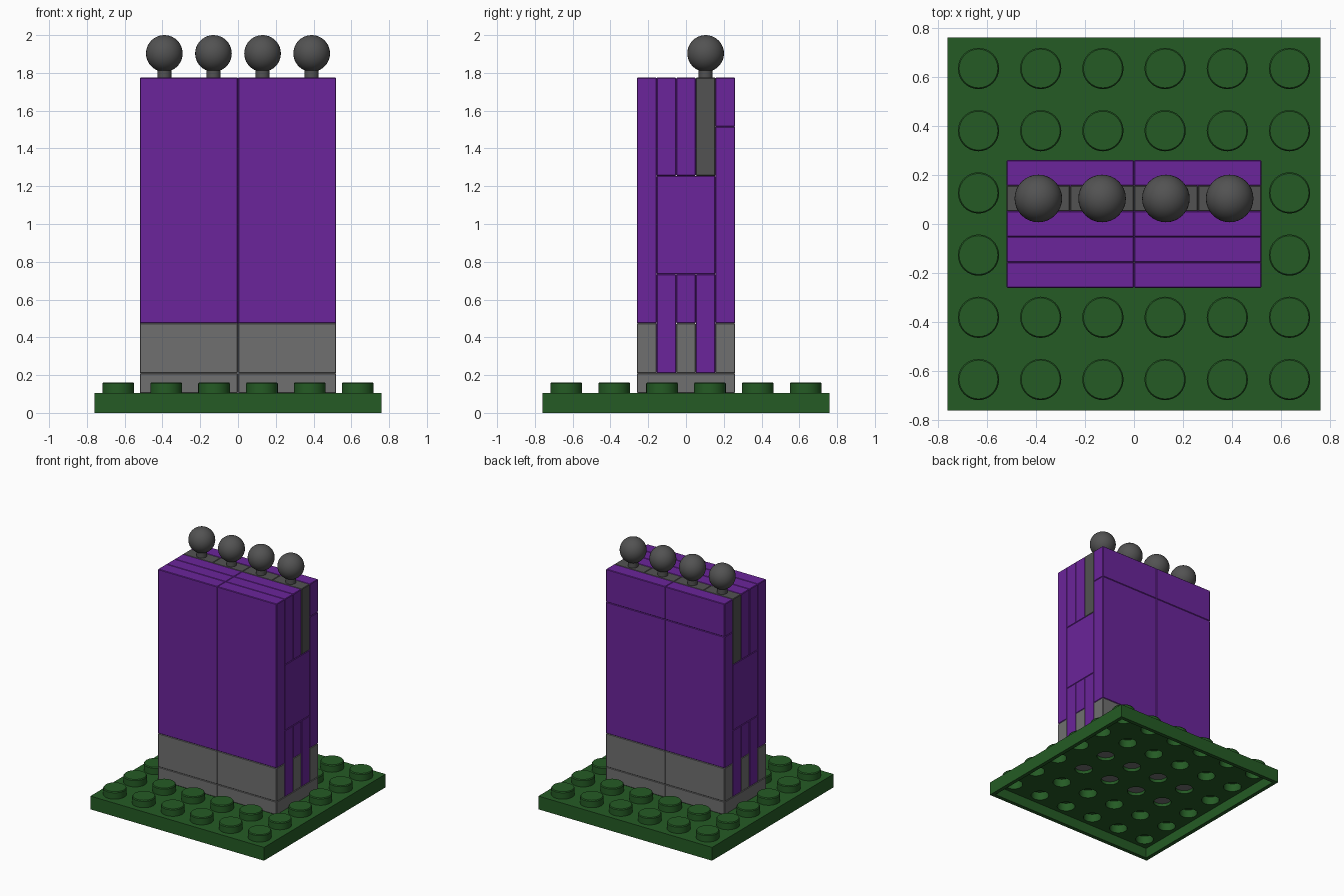
import bpy, bmesh, math
from mathutils import Matrix, Vector

if "Cube" in bpy.data.objects:
    bpy.data.objects.remove(bpy.data.objects["Cube"])


def material(name, rgb):
    m = bpy.data.materials.new(name)
    m.diffuse_color = (*rgb, 1)
    m.use_nodes = True
    m.node_tree.nodes["Principled BSDF"].inputs["Base Color"].default_value = m.diffuse_color
    return m


GREEN = material("dark green", (0.018, 0.105, 0.018))
PURPLE = material("purple", (0.145, 0.018, 0.325))
GREY = material("mid grey", (0.16, 0.16, 0.16))
DARK = material("dark grey", (0.085, 0.085, 0.085))


def finish(name, bm, mat):
    me = bpy.data.meshes.new(name)
    bm.to_mesh(me)
    bm.free()
    me.materials.append(mat)
    ob = bpy.data.objects.new(name, me)
    bpy.context.collection.objects.link(ob)
    return ob


def smooth(ob):
    bpy.ops.object.select_all(action='DESELECT')
    bpy.context.view_layer.objects.active = ob
    ob.select_set(True)
    bpy.ops.object.shade_smooth_by_angle(angle=math.radians(35))


def add_box(bm, x0, x1, y0, y1, z0, z1):
    mat = (Matrix.Translation(((x0 + x1) / 2, (y0 + y1) / 2, (z0 + z1) / 2))
           @ Matrix.Diagonal((x1 - x0, y1 - y0, z1 - z0, 1)))
    bmesh.ops.create_cube(bm, size=1, matrix=mat)


def add_cylinder(bm, x, y, z0, z1, r):
    bmesh.ops.create_cone(bm, cap_ends=True, segments=32, radius1=r, radius2=r, depth=z1 - z0,
                          matrix=Matrix.Translation((x, y, (z0 + z1) / 2)))


def block(name, mat, x0, x1, y0, y1, z0, z1):
    bm = bmesh.new()
    add_box(bm, x0, x1, y0, y1, z0, z1)
    bmesh.ops.bevel(bm, geom=bm.edges[:], offset=0.004, segments=1, affect='EDGES')
    return finish(name, bm, mat)


# Base plate: hollow below, with hollow studs
HALF, PLATE = 0.76, 0.105
spots = [(-0.634 + 0.2536 * i, -0.634 + 0.2536 * j) for i in range(6) for j in range(6)]

bm = bmesh.new()
add_box(bm, -HALF, HALF, -HALF, HALF, 0, PLATE)
base = finish("base_plate", bm, GREEN)


def cutter(name, build, target):
    c = bmesh.new()
    build(c)
    ob = finish(name, c, GREEN)
    ob.hide_render = True
    mod = target.modifiers.new(name, 'BOOLEAN')
    mod.operation = 'DIFFERENCE'
    mod.solver = 'EXACT'
    mod.object = ob
    return ob


def stud_holes(c):
    for x, y in spots:
        add_cylinder(c, x, y, 0.05, 0.15, 0.066)


inner = HALF - 0.03
helpers = [
    cutter("pocket_cutter", lambda c: add_box(c, -inner, inner, -inner, inner, -0.1, 0.08), base),
    cutter("stud_hole_cutter", stud_holes, base),
]
bpy.context.view_layer.objects.active = base
for mod in list(base.modifiers):
    bpy.ops.object.modifier_apply(modifier=mod.name)
for h in helpers:
    bpy.data.objects.remove(h)
smooth(base)

# Studs as turned shells: outer wall, rounded rim, top, then inside
profile = [(0.084, PLATE), (0.084, 0.155), (0.079, 0.162), (0, 0.162)]
inside = [(0, 0.145), (0.066, 0.145), (0.066, PLATE - 0.01)]
bm = bmesh.new()
for x, y in spots:
    for prof in (profile, inside):
        vs = [bm.verts.new((x + r, y, z)) for r, z in prof]
        es = [bm.edges.new(p) for p in zip(vs, vs[1:])]
        bmesh.ops.spin(bm, geom=vs + es, cent=(x, y, 0), axis=(0, 0, 1),
                       angle=math.tau, steps=32)
bmesh.ops.remove_doubles(bm, verts=bm.verts[:], dist=0.0005)
# outward on the outer shell, towards the axis and downwards inside
bm.normal_update()
for f in bm.faces:
    c = f.calc_center_median()
    sx, sy = min(spots, key=lambda s: (c.x - s[0]) ** 2 + (c.y - s[1]) ** 2)
    radial = Vector((c.x - sx, c.y - sy, 0))
    is_inside = radial.length < 0.068 and c.z < 0.15
    want = Vector((radial.x, radial.y, 0)) * 10
    if abs(f.normal.z) > 0.5:
        want = Vector((0, 0, 1))
    if is_inside:
        want = -want
    if f.normal.dot(want) < 0:
        f.normal_flip()
smooth(finish("base_studs", bm, GREEN))

# Wall: layers stacked front to back, each split at x = 0
Y = [-0.26, -0.156, -0.052, 0.052, 0.156, 0.26]
Z = [PLATE, 0.21, 0.475, 0.735, 1.255, 1.515, 1.775]
layers = [  # name, colour, y start/end index, z start/end index
    ("foot", GREY, 0, 5, 0, 1),
    ("front_skirting", GREY, 0, 1, 1, 2),
    ("front_panel", PURPLE, 0, 1, 2, 6),
    ("lower_front_slab", PURPLE, 1, 2, 1, 3),
    ("lower_core_foot", GREY, 2, 3, 1, 2),
    ("lower_core", PURPLE, 2, 3, 2, 3),
    ("lower_back_slab", PURPLE, 3, 4, 1, 3),
    ("middle_core", PURPLE, 1, 4, 3, 4),
    ("upper_front_slab", PURPLE, 1, 2, 4, 6),
    ("upper_core", PURPLE, 2, 3, 4, 6),
    ("back_skirting", GREY, 4, 5, 1, 2),
    ("back_panel", PURPLE, 4, 5, 2, 5),
    ("back_top_panel", PURPLE, 4, 5, 5, 6),
]
for name, mat, ya, yb, za, zb in layers:
    for side, x0, x1 in (("left", -0.52, 0), ("right", 0, 0.52)):
        block(f"{name}_{side}", mat, x0, x1, Y[ya], Y[yb], Z[za], Z[zb])

# Four dark bars, each with a neck and a ball on top
for i in range(4):
    x = -0.39 + 0.26 * i
    block(f"bar_{i + 1}", DARK, x - 0.13, x + 0.13, Y[3], Y[4], Z[4], Z[6])
    bm = bmesh.new()
    add_cylinder(bm, x, 0.104, 1.77, 1.83, 0.037)
    smooth(finish(f"ball_neck_{i + 1}", bm, DARK))
    bm = bmesh.new()
    bmesh.ops.create_uvsphere(bm, u_segments=32, v_segments=20, radius=0.097,
                              matrix=Matrix.Translation((x, 0.104, 1.903)))
    smooth(finish(f"ball_{i + 1}", bm, DARK))
